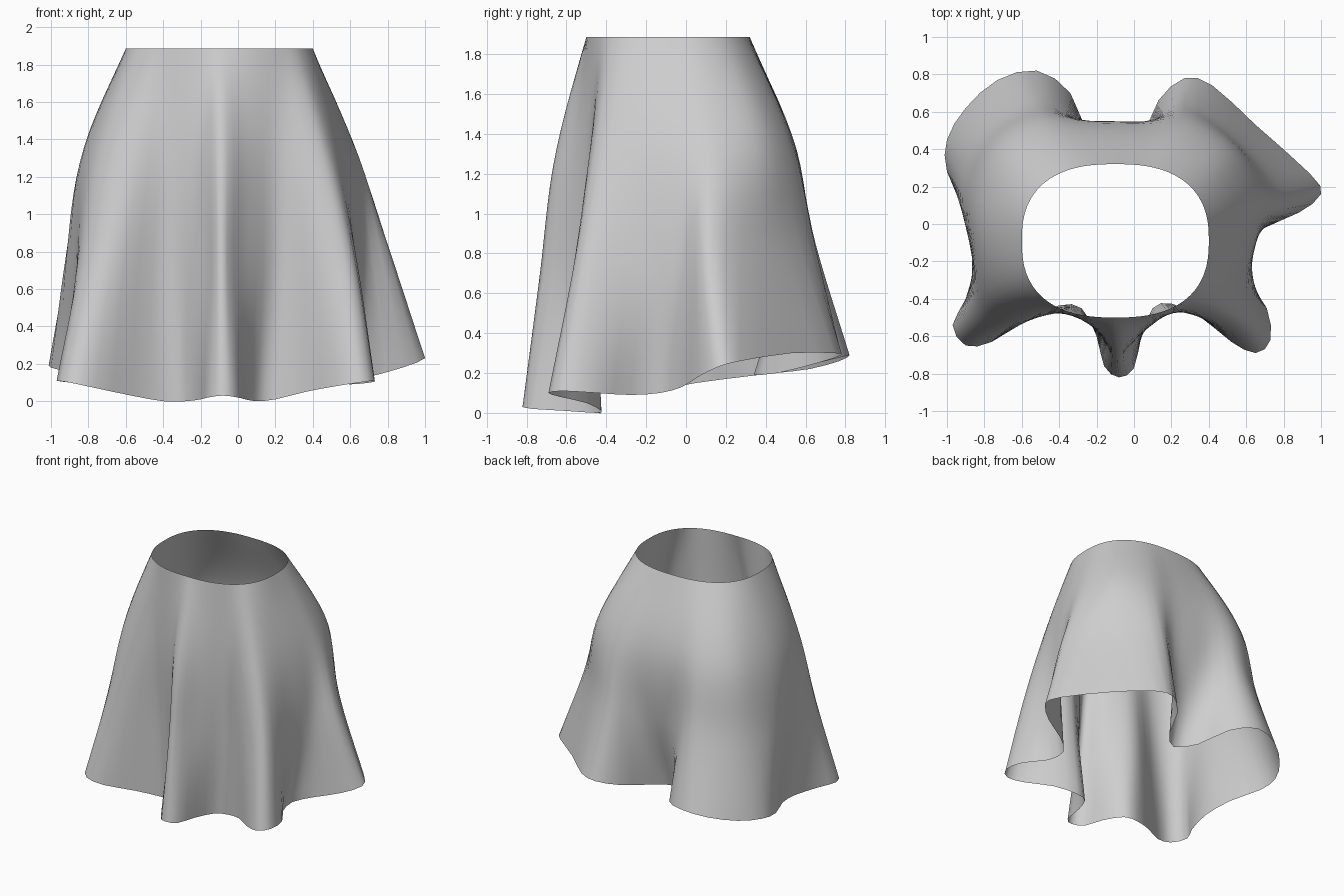
import bpy, bmesh, math
from mathutils import Vector

if "Cube" in bpy.data.objects:
    bpy.data.objects.remove(bpy.data.objects["Cube"])

ROWS = 20        # rings from waist to hem
STEPS = 2        # samples between hem control points
LEVELS = (0, 0.33, 0.65, 1)   # waist, hip, thigh and hem along the cloth
WAIST_Z = 1.885

# Hem outline, counter-clockwise from the front flute: x, y, z
HEM = [Vector(p) for p in (
    (-.08, -.82, .03), (0, -.77, .02), (.04, -.6, .01), (.1, -.45, 0),
    (.2, -.425, .01), (.36, -.5, .05), (.52, -.63, .08), (.65, -.69, .1),
    (.73, -.62, .11), (.71, -.45, .1), (.6, -.28, .09), (.58, -.13, .1),
    (.7, -.02, .13), (.88, .06, .18), (1, .16, .23), (.94, .27, .26),
    (.65, .53, .3), (.42, .74, .3), (.27, .78, .29), (.13, .66, .25),
    (.04, .46, .2), (-.1, .34, .19), (-.24, .46, .21), (-.34, .7, .26),
    (-.52, .82, .29), (-.73, .77, .26), (-.9, .62, .22), (-1, .45, .2),
    (-1, .28, .18), (-.9, .05, .15), (-.85, -.18, .11), (-.9, -.4, .1),
    (-.97, -.54, .11), (-.9, -.65, .1), (-.76, -.63, .07), (-.57, -.51, .03),
    (-.4, -.435, 0), (-.28, -.45, 0), (-.2, -.6, .01), (-.16, -.76, .02))]

# Hip and thigh outlines, one point for every second hem point: x, y
HIP = [Vector(p) for p in (
    (-.09, -.66), (.055, -.56), (.215, -.475), (.4, -.485), (.505, -.43),
    (.575, -.22), (.62, -.03), (.63, .16), (.52, .39), (.28, .53),
    (.04, .53), (-.23, .535), (-.49, .535), (-.72, .4), (-.825, .13),
    (-.825, -.15), (-.745, -.39), (-.58, -.49), (-.375, -.48), (-.205, -.555))]
THIGH = [Vector(p) for p in (
    (-.09, -.735), (.055, -.575), (.225, -.45), (.48, -.56), (.63, -.52),
    (.63, -.22), (.685, -.02), (.81, .13), (.575, .43), (.27, .645),
    (.05, .53), (-.24, .53), (-.5, .65), (-.8, .48), (-.92, .18),
    (-.865, -.18), (-.845, -.46), (-.68, -.56), (-.39, -.45), (-.2, -.57))]


def closed_spline(points, u):
    """Point on a closed smooth curve through the given points."""
    n, i = len(points), math.floor(u)
    f = u - i
    a, b, c, d = (points[(i + k) % n] for k in (-1, 0, 1, 2))
    return 0.5 * (2 * b + (c - a) * f + (2 * a - 5 * b + 4 * c - d) * f ** 2
                  + (3 * b - a - 3 * c + d) * f ** 3)


def waist_point(direction):
    """Rounded-box waist opening, in the direction of a hip point."""
    cx, cy, a, b, n = -.1, -.09, .5, .41, 2.5
    dx, dy = direction.x - cx, direction.y - cy
    r = (abs(dx / a) ** n + abs(dy / b) ** n) ** (-1 / n)
    return Vector((cx + dx * r, cy + dy * r))


def cloth_point(points, hem_z, t):
    """Smooth curve of one cloth column through its four level points."""
    def slope(i):
        lo, hi = max(i - 1, 0), min(i + 1, 3)
        boost = 1.1 if i == 0 else 1
        return (points[hi] - points[lo]) * (boost / (LEVELS[hi] - LEVELS[lo]))
    i = max(j for j in range(3) if t >= LEVELS[j])
    h = LEVELS[i + 1] - LEVELS[i]
    s = (t - LEVELS[i]) / h
    p = (points[i] * (2 * s ** 3 - 3 * s ** 2 + 1)
         + points[i + 1] * (3 * s ** 2 - 2 * s ** 3)
         + slope(i) * (h * (s ** 3 - 2 * s ** 2 + s))
         + slope(i + 1) * (h * (s ** 3 - s ** 2)))
    return Vector((p.x, p.y, WAIST_Z + (hem_z - WAIST_Z) * t))


# Skirt cloth: a single open sheet lofted from waist to hem
bm = bmesh.new()
columns = []
for k in range(len(HEM) * STEPS):
    u = k / STEPS
    hem = closed_spline(HEM, u)
    hip, thigh = closed_spline(HIP, u / 2), closed_spline(THIGH, u / 2)
    points = (waist_point(hip), hip, thigh, hem.xy)
    columns.append([bm.verts.new(cloth_point(points, hem.z, r / ROWS))
                    for r in range(ROWS + 1)])
for k, col in enumerate(columns):
    nxt = columns[(k + 1) % len(columns)]
    for r in range(ROWS):
        face = bm.faces.new((col[r], col[r + 1], nxt[r + 1], nxt[r]))
        face.smooth = True

mesh = bpy.data.meshes.new("skirt")
bm.to_mesh(mesh)
bm.free()
cloth = bpy.data.materials.new("grey cloth")
cloth.diffuse_color = (0.62, 0.62, 0.62, 1)
cloth.use_nodes = True
cloth.node_tree.nodes["Principled BSDF"].inputs["Base Color"].default_value = cloth.diffuse_color
mesh.materials.append(cloth)
skirt = bpy.data.objects.new("skirt", mesh)
bpy.context.collection.objects.link(skirt)
